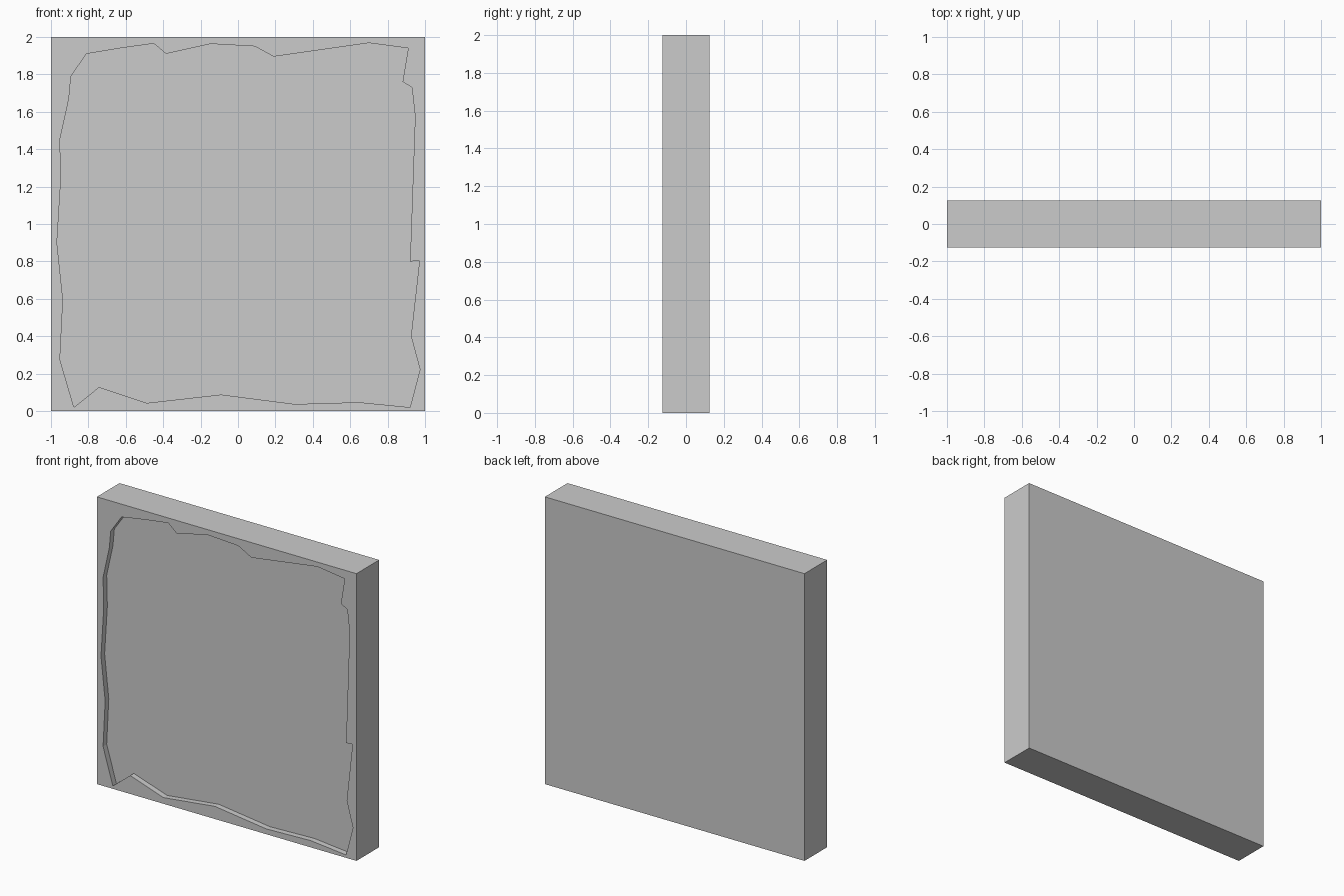
import bpy, bmesh

if "Cube" in bpy.data.objects:
    bpy.data.objects.remove(bpy.data.objects["Cube"])

FRONT = -0.125   # y of the front face
DEPTH = 0.04     # depth of the recess

# Jagged recess outline (x, z), clockwise seen from the front
OUTLINE = [
    (-0.81, 1.91), (-0.63, 1.94), (-0.45, 1.965), (-0.385, 1.91), (-0.145, 1.963),
    (0.09, 1.95), (0.19, 1.895), (0.70, 1.968), (0.91, 1.94), (0.88, 1.76),
    (0.93, 1.73), (0.947, 1.575), (0.92, 0.80), (0.97, 0.803), (0.925, 0.40),
    (0.973, 0.222), (0.92, 0.02), (0.647, 0.047), (0.305, 0.037), (-0.09, 0.088),
    (-0.487, 0.043), (-0.743, 0.128), (-0.877, 0.02), (-0.952, 0.275), (-0.936, 0.596),
    (-0.968, 0.90), (-0.947, 1.238), (-0.952, 1.452), (-0.904, 1.67), (-0.893, 1.79),
]

# Slab
bpy.ops.mesh.primitive_cube_add(size=1, location=(0, 0, 1))
slab = bpy.context.object
slab.name = "wall_slab"
slab.scale = (2, 0.25, 2)
bpy.ops.object.transform_apply(location=True, scale=True)

# Recess cutter: the outline extruded through the front face
bm = bmesh.new()
face = bm.faces.new([bm.verts.new((x, FRONT + DEPTH, z)) for x, z in OUTLINE])
new = bmesh.ops.extrude_face_region(bm, geom=[face])["geom"]
bmesh.ops.translate(bm, vec=(0, -0.2, 0),
                    verts=[v for v in new if isinstance(v, bmesh.types.BMVert)])
bmesh.ops.recalc_face_normals(bm, faces=bm.faces)
mesh = bpy.data.meshes.new("recess_cutter")
bm.to_mesh(mesh)
bm.free()
cutter = bpy.data.objects.new("recess_cutter", mesh)
bpy.context.collection.objects.link(cutter)
cutter.hide_render = True

# Carve the recess into the slab
cut = slab.modifiers.new("recess", 'BOOLEAN')
cut.operation = 'DIFFERENCE'
cut.solver = 'EXACT'
cut.object = cutter
bpy.context.view_layer.objects.active = slab
bpy.ops.object.modifier_apply(modifier=cut.name)
bpy.data.objects.remove(cutter)
